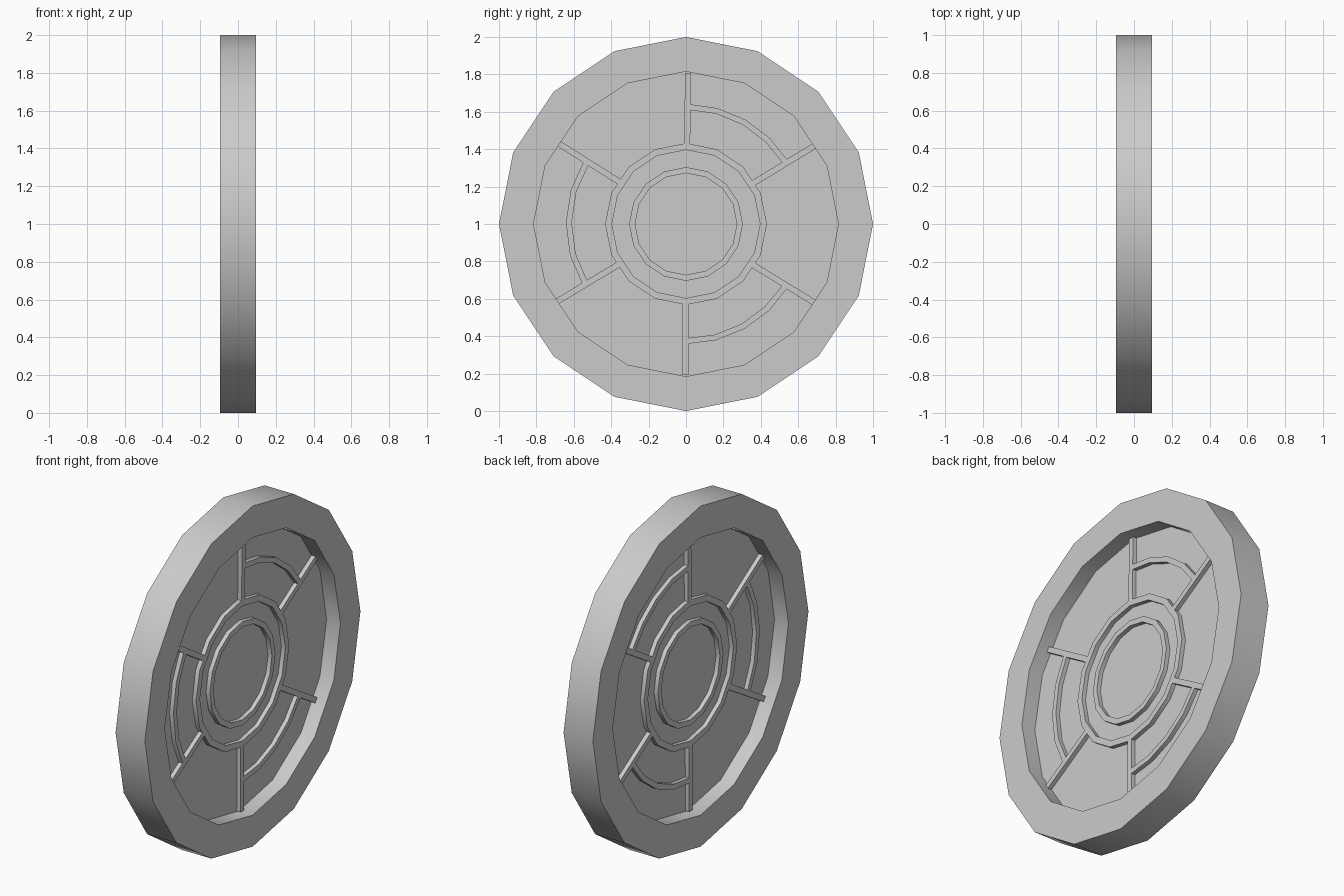
import bpy
import bmesh
from math import cos, sin, radians
from mathutils import Matrix

cube = bpy.data.objects.get("Cube")
if cube:
    bpy.data.objects.remove(cube, do_unlink=True)

grey = bpy.data.materials.new("plain_grey")
grey.use_nodes = True
GREY = (0.6, 0.6, 0.6, 1)
grey.diffuse_color = GREY
grey.node_tree.nodes["Principled BSDF"].inputs["Base Color"].default_value = GREY

RIM_HALF, RIB_HALF, PANEL_HALF = 0.095, 0.03, 0.005
RIM_INNER = 0.815
SIDES = 16


def finish(name, bm):
    """Turn a bmesh into a smooth-by-angle object standing on the ground."""
    bmesh.ops.recalc_face_normals(bm, faces=bm.faces)
    mesh = bpy.data.meshes.new(name)
    bm.to_mesh(mesh)
    bm.free()
    mesh.materials.append(grey)
    obj = bpy.data.objects.new(name, mesh)
    obj.location.z = 1
    bpy.context.collection.objects.link(obj)
    bpy.ops.object.select_all(action="DESELECT")
    obj.select_set(True)
    bpy.context.view_layer.objects.active = obj
    bpy.ops.object.shade_smooth_by_angle(angle=radians(30))
    return obj


def band(name, inner, outer, half, steps=SIDES, start=0, end=360):
    """Flat-faced ring, or part of one, around the x axis."""
    bm = bmesh.new()
    closed = end - start == 360
    sections = []
    for i in range(steps if closed else steps + 1):
        a = radians(start + (end - start) * i / steps)
        corners = ((inner, -half), (outer, -half), (outer, half), (inner, half))
        sections.append([bm.verts.new((x, r * cos(a), r * sin(a))) for r, x in corners])
    for i in range(steps):
        a, b = sections[i], sections[(i + 1) % len(sections)]
        for j in range(4):
            k = (j + 1) % 4
            bm.faces.new((a[j], a[k], b[k], b[j]))
    if not closed:
        bm.faces.new(sections[0])
        bm.faces.new(sections[-1])
    return finish(name, bm)


# Thick outer rim
band("outer_rim", RIM_INNER, 1.0, RIM_HALF)

# Thin panel in the middle of the rim
bm = bmesh.new()
bmesh.ops.create_cone(bm, cap_ends=True, segments=SIDES, radius1=RIM_INNER + 0.01,
                      radius2=RIM_INNER + 0.01, depth=2 * PANEL_HALF,
                      matrix=Matrix.Rotation(radians(90), 4, "Y"))
finish("centre_panel", bm)

# Raised rings around the hub, showing on both faces
band("hub_ring_outer", 0.396, 0.432, RIB_HALF)
band("hub_ring_inner", 0.272, 0.304, RIB_HALF)

# Six raised spokes from the hub ring to the rim
SPOKES = (-90.2, -31.5, 31.3, 89.2, 147.7, 211)
R0, R1 = 0.418, 0.808
for n, angle in enumerate(SPOKES):
    bm = bmesh.new()
    size = Matrix.Diagonal((2 * RIB_HALF, R1 - R0, 0.032, 1))
    place = Matrix.Rotation(radians(angle), 4, "X") @ Matrix.Translation((0, (R0 + R1) / 2, 0))
    bmesh.ops.create_cube(bm, size=1, matrix=place @ size)
    finish(f"spoke_{n + 1}", bm)

# Curved ribs bridging every second pair of spokes
for n in range(0, len(SPOKES), 2):
    band(f"curved_rib_{n // 2 + 1}", 0.611, 0.642, RIB_HALF, 4, SPOKES[n], SPOKES[n + 1])
